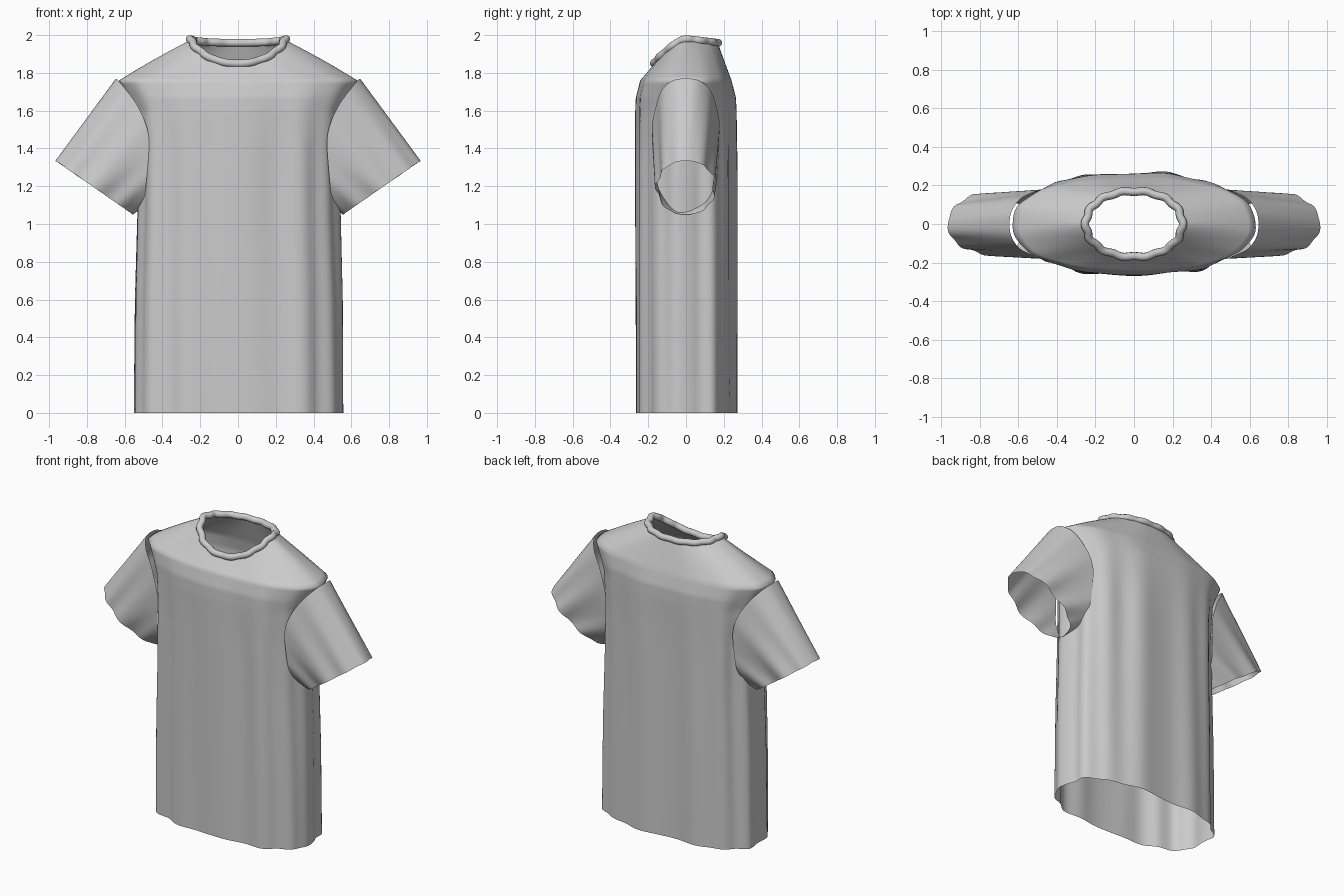
import bpy, bmesh, math
from math import sin, cos, pi

if "Cube" in bpy.data.objects:
    bpy.data.objects.remove(bpy.data.objects["Cube"])

SEG = 112


def spow(v, p):
    return math.copysign(abs(v) ** p, v)


def loft(name, rings):
    """Skin a list of closed rings into one open, smooth cloth surface."""
    bm = bmesh.new()
    rows = [[bm.verts.new(p) for p in ring] for ring in rings]
    n = len(rings[0])
    for lo, hi in zip(rows, rows[1:]):
        for i in range(n):
            j = (i + 1) % n
            bm.faces.new((lo[i], lo[j], hi[j], hi[i]))
    bmesh.ops.recalc_face_normals(bm, faces=bm.faces)
    me = bpy.data.meshes.new(name)
    bm.to_mesh(me)
    bm.free()
    for p in me.polygons:
        p.use_smooth = True
    ob = bpy.data.objects.new(name, me)
    bpy.context.collection.objects.link(ob)
    return ob


def neck_z(a):
    # neckline dips deep at the front (-y) and slightly at the back
    s = sin(a)
    return 1.975 - (0.13 * (-s) ** 1.4 if s < 0 else 0.02 * s)


# Shirt body: half width, half depth, roundness exponent, height
TORSO = [(.550, .262, 2.7, 0.0), (.545, .262, 2.7, 0.6), (.533, .262, 2.7, 1.05),
         (.530, .262, 2.7, 1.40), (.550, .264, 2.6, 1.60), (.580, .262, 2.5, 1.67),
         (.630, .240, 2.4, 1.76)]


def body_ring(rx, ry, e, z, t):
    fade = 1 if z < 1.3 else max(0.25, 1 - (z - 1.3) * 1.7)
    ring = []
    for i in range(SEG):
        a = 2 * pi * i / SEG
        fold = .008 * cos(13 * a + .6 + .3 * z) + .007 * cos(8 * a + 2 - .5 * z)
        fold *= fade * (1 - t)
        x = rx * spow(cos(a), 2 / e) + fold * cos(a)
        y = ry * spow(sin(a), 2 / e) + fold * sin(a)
        zz = z + t * (neck_z(a) - z)
        ring.append((x, y, zz))
    return ring


rings = []
for p, q in zip(TORSO, TORSO[1:]):
    for k in range(5):
        f = k / 5
        rings.append(body_ring(*[u + (v - u) * f for u, v in zip(p, q)], 0))
# shoulder yoke runs from the shoulder ring up to the neckline
for k in range(11):
    t = k / 10
    rings.append(body_ring(.63 - .38 * t + .01 * sin(pi * t), .24 - .07 * t,
                           2.4 - .3 * t, 1.76, t))
loft("shirt_body", rings)


# Sleeves: armhole ring blended to a tilted cuff ring
def sleeve(name, side):
    out = []
    for k in range(17):
        t = k / 16
        ring = []
        for i in range(SEG):
            a = 2 * pi * i / SEG
            c, s = cos(a), sin(a)
            c1, s1 = spow(c, .75), spow(s, .75)
            base = (.47 + (.175 * c ** 1.4 if c > 0 else .03 * -c),
                    .178 * s1, 1.43 + .34 * c1)
            c2, s2 = spow(c, .95), spow(s, .9)
            cuff = (.76 + .205 * c2, .152 * s2, 1.192 + .142 * c2)
            x, y, z = [u + (v - u) * t for u, v in zip(base, cuff)]
            # diagonal pull folds
            fold = (.009 * cos(9 * a + 1.5 * t) + .004 * cos(5 * a + 1)) * (.3 + .7 * t)
            y += fold * s
            x += fold * c * .3
            ring.append((side * x, y, z))
        out.append(ring)
    loft(name, out)


sleeve("sleeve_right", 1)
sleeve("sleeve_left", -1)

# Collar: rolled rib following the wavy neckline
cu = bpy.data.curves.new("collar", 'CURVE')
cu.dimensions = '3D'
cu.bevel_depth = .021
cu.bevel_resolution = 3
sp = cu.splines.new('POLY')
sp.points.add(SEG - 1)
for i, pt in enumerate(sp.points):
    a = 2 * pi * i / SEG
    w = 1 + .022 * cos(14 * a)
    pt.co = (.25 * spow(cos(a), 2 / 2.1) * w, .17 * spow(sin(a), 2 / 2.1) * w,
             neck_z(a) + .004, 1)
sp.use_cyclic_u = True
sp.use_smooth = True
collar = bpy.data.objects.new("collar", cu)
bpy.context.collection.objects.link(collar)
